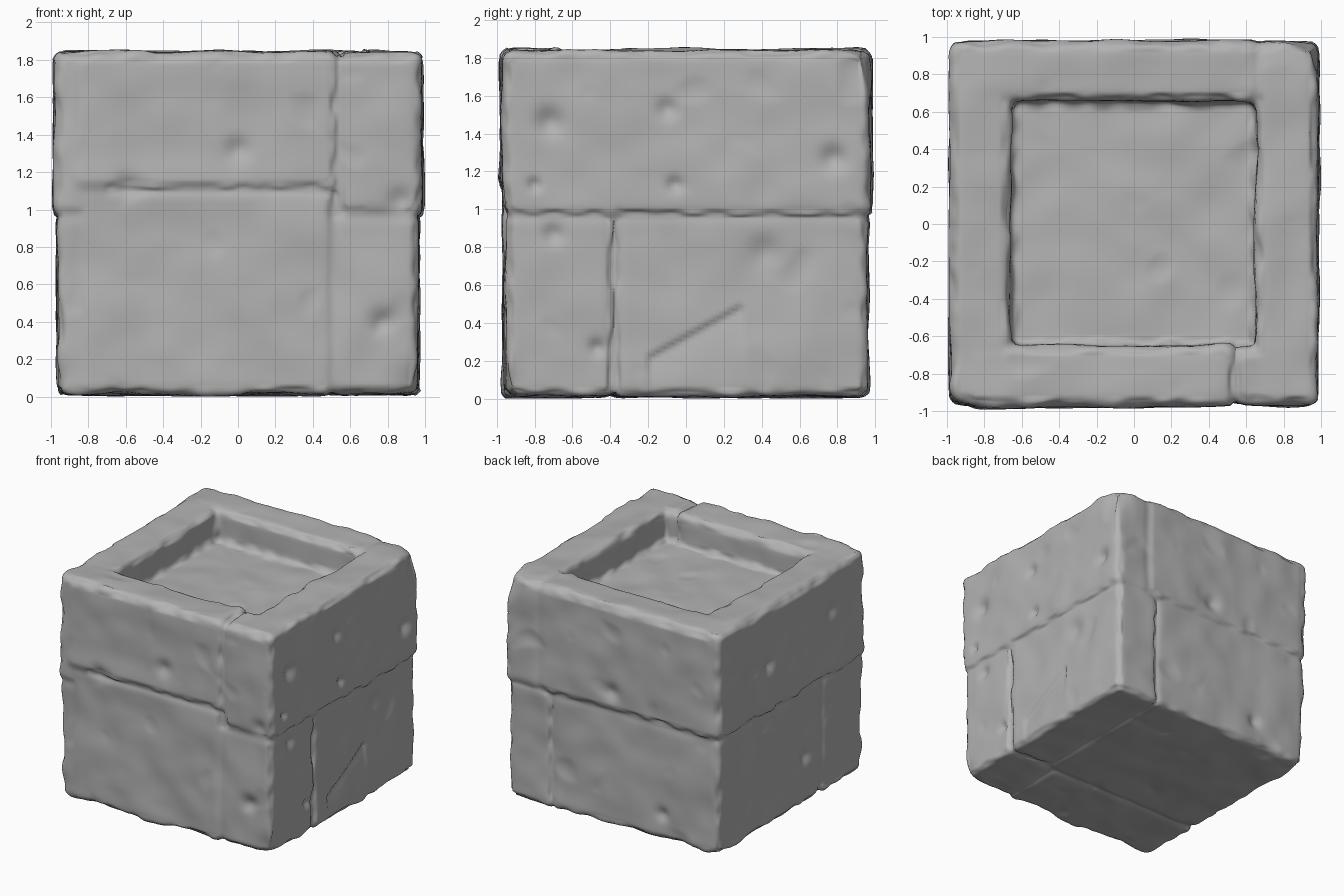
import bpy, bmesh, math
from mathutils import Vector, noise

cube = bpy.data.objects.get("Cube")
if cube:
    bpy.data.objects.remove(cube, do_unlink=True)

stone = bpy.data.materials.new("grey stone")
stone.use_nodes = True
stone.diffuse_color = (0.45, 0.45, 0.45, 1)
stone.node_tree.nodes["Principled BSDF"].inputs["Base Color"].default_value = (0.45, 0.45, 0.45, 1)


def add_brick(bm, x, y, z, radius=0.05):
    """Rounded brick filling the given x, y and z ranges."""
    part = bmesh.new()
    bmesh.ops.create_cube(part, size=1)
    for v in part.verts:
        for i, (lo, hi) in enumerate((x, y, z)):
            v.co[i] = (lo + hi) / 2 + v.co[i] * (hi - lo)
    bmesh.ops.bevel(part, geom=part.edges[:], offset=radius, segments=4,
                    profile=0.5, affect='EDGES')
    mesh = bpy.data.meshes.new("brick")
    part.to_mesh(mesh)
    part.free()
    bm.from_mesh(mesh)
    bpy.data.meshes.remove(mesh)


bm = bmesh.new()
# Core, whose top is the floor of the basin
add_brick(bm, (-.93, .93), (-.93, .93), (.035, 1.59), .04)
# Lower course
add_brick(bm, (-.85, .51), (-.965, -.39), (.01, 1.11))
add_brick(bm, (-.965, -.6), (-.955, -.41), (.01, .98))
add_brick(bm, (.5, .965), (-.955, -.38), (.01, .98))
add_brick(bm, (.56, .965), (-.38, .965), (.01, .98))
add_brick(bm, (-.965, .57), (-.41, .955), (.01, .98))
# Upper course, a ring around the basin
add_brick(bm, (-.9, .54), (-.98, -.645), (1.1, 1.845), .06)
add_brick(bm, (.53, .985), (-.97, -.66), (.97, 1.84), .06)
add_brick(bm, (.65, .985), (-.965, .975), (.96, 1.845), .06)
add_brick(bm, (-.985, -.655), (-.96, .975), (.96, 1.84), .06)
add_brick(bm, (-.95, .68), (.655, .98), (.96, 1.845), .06)

mesh = bpy.data.meshes.new("stone_block")
bm.to_mesh(mesh)
bm.free()
block = bpy.data.objects.new("stone_block", mesh)
bpy.context.scene.collection.objects.link(block)

# Fuse the bricks into one worn skin
remesh = block.modifiers.new("fuse", 'REMESH')
remesh.mode = 'VOXEL'
remesh.voxel_size = 0.02
smooth = block.modifiers.new("wear", 'SMOOTH')
smooth.factor = 0.5
smooth.iterations = 4
bpy.context.view_layer.update()
graph = bpy.context.evaluated_depsgraph_get()
worn = bpy.data.meshes.new_from_object(block.evaluated_get(graph))
block.modifiers.clear()
block.data = worn
bpy.data.meshes.remove(mesh)
worn.name = "stone_block"

# Chips: centre, radius, depth
chips = [
    ((0, -.98, 1.32), .1, .03), ((.77, -.96, .4), .1, .03),
    ((.87, -.98, 1.05), .1, .03), ((-.6, -.98, 1.14), .08, .02),
    ((.98, -.72, 1.46), .11, .04), ((.98, -.1, 1.53), .08, .03),
    ((.98, .78, 1.27), .1, .04), ((.98, -.06, 1.13), .06, .03),
    ((.98, -.8, 1.13), .05, .03), ((.97, -.47, .27), .06, .03),
    ((.97, -.7, .87), .08, .03), ((.97, .42, .78), .12, .02),
    ((0, .98, 1.12), .1, .03), ((-.45, .97, .22), .08, .03),
    ((-.98, .3, 1.35), .08, .03), ((-.98, -.5, 1.5), .1, .03),
    ((.98, .98, 1.8), .16, .05), ((-.98, -.98, .1), .15, .03),
    ((.95, -.95, .05), .16, .04), ((-.97, -.2, .4), .09, .03),
]
chips = [(Vector(c), r, d) for c, r, d in chips]


def worn_depth(p, n):
    """How far the stone surface moves along its normal."""
    d = .016 * noise.noise(p * 2.3) + .009 * noise.noise(p * 5 + Vector((7, 3, 1)))
    d -= .035 * max(0, noise.noise(p * 4 + Vector((2, 9, 5))) - .38)
    # Extra nibbles on the outer corners
    if max(abs(c) for c in n) < .93:
        d += .022 * noise.noise(p * 8)
    for centre, r, depth in chips:
        gap = (p - centre).length / r
        if gap < 1.6:
            d -= depth * math.exp(-2.5 * gap * gap)
    # Slanting ledge on the lower left brick
    if n.x > .7 and -.2 < p.y < .3 and p.z < .8:
        below = .24 + .55 * (p.y + .18) - p.z
        if below > 0:
            d -= .025 * min(1, below / .02) * math.exp(-below / .12)
    return d


moves = [v.normal * worn_depth(v.co, v.normal) for v in worn.vertices]
for v, move in zip(worn.vertices, moves):
    v.co += move
    # Keep the block inside its footprint, standing on the ground
    v.co.x = max(-1, min(1, v.co.x))
    v.co.z = max(0, v.co.z)

worn.materials.clear()
worn.materials.append(stone)
worn.shade_smooth()
